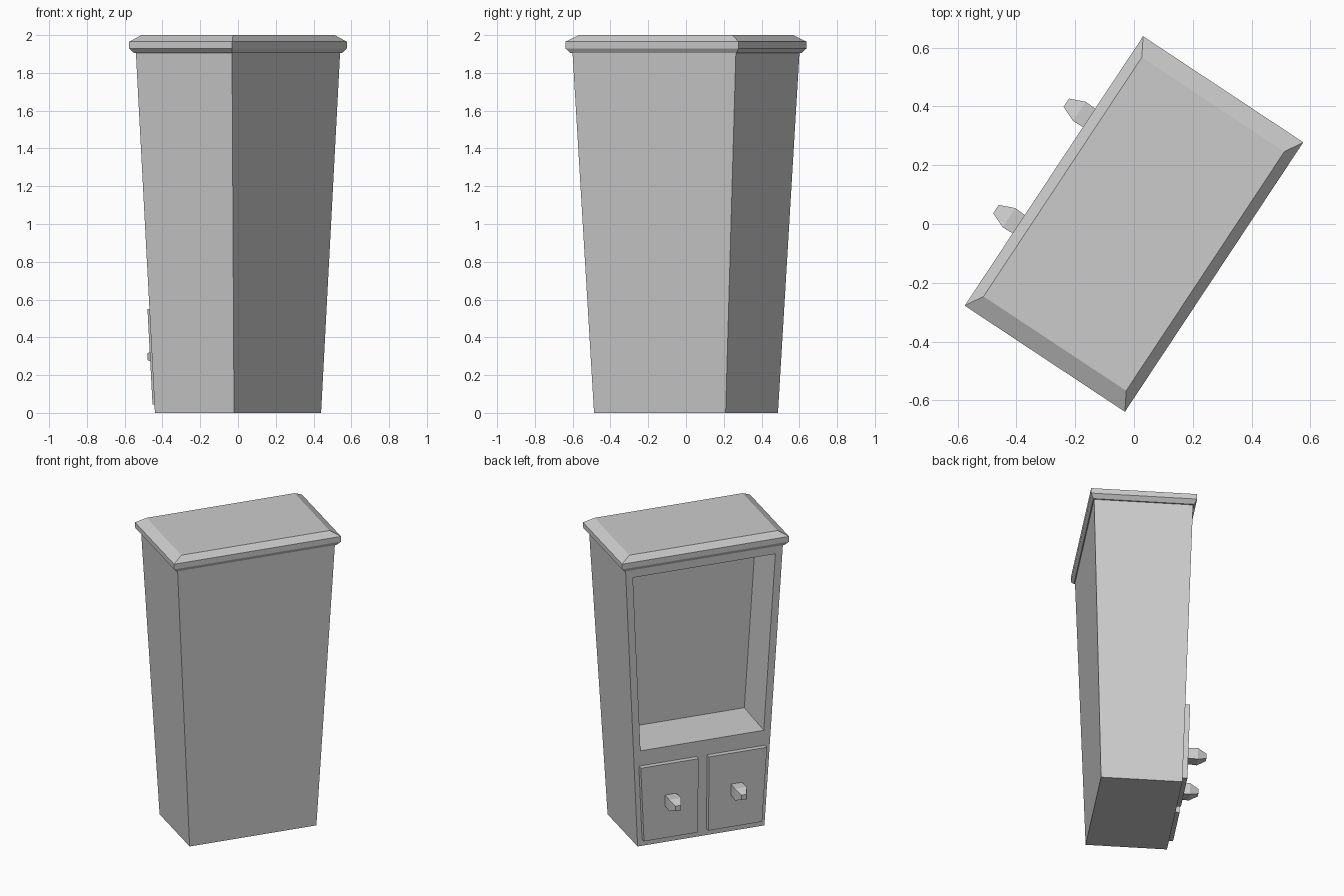
import bpy, bmesh, math
from mathutils import Vector, Matrix

if "Cube" in bpy.data.objects:
    bpy.data.objects.remove(bpy.data.objects["Cube"])

# Local frame: x along the width, +y is the side with the drawers; turned at the end
TURN = Matrix.Rotation(math.radians(56.5), 4, 'Z')


def body_half(z):
    """Half width of the tapered body at height z."""
    return 0.4177 + 0.0528 * z


def front_y(z):
    """Sloping front plane of the body."""
    return 0.251 + 0.0284 * z


def rect(a, b, z):
    """Horizontal rectangle ring."""
    return [(-a, -b, z), (a, -b, z), (a, b, z), (-a, b, z)]


def loft(rings):
    """Closed solid through a series of four-sided rings."""
    bm = bmesh.new()
    loops = [[bm.verts.new(p) for p in r] for r in rings]
    bm.faces.new(loops[0][::-1])
    bm.faces.new(loops[-1])
    for lo, hi in zip(loops, loops[1:]):
        for i in range(4):
            j = (i + 1) % 4
            bm.faces.new((lo[i], lo[j], hi[j], hi[i]))
    bmesh.ops.recalc_face_normals(bm, faces=bm.faces[:])
    return bm


def finish(name, bm):
    bm.transform(TURN)
    bmesh.ops.recalc_face_normals(bm, faces=bm.faces[:])
    mesh = bpy.data.meshes.new(name)
    bm.to_mesh(mesh)
    bm.free()
    obj = bpy.data.objects.new(name, mesh)
    bpy.context.collection.objects.link(obj)
    return obj


# Tapered body with an open compartment sunk into the front
body = loft([rect(body_half(0), front_y(0), 0),
             rect(body_half(1.91), front_y(1.91), 1.91)])
front = max(body.faces, key=lambda f: f.normal.y)
bmesh.ops.inset_individual(body, faces=[front], thickness=0.04)
for v in front.verts:
    z = 1.85 if v.co.z > 1 else 0.653
    x = math.copysign(body_half(z) - 0.046, v.co.x)
    v.co = (x, front_y(z), z)
recess = bmesh.ops.extrude_discrete_faces(body, faces=[front])['faces'][0]
bmesh.ops.translate(body, verts=recess.verts[:], vec=Vector((0, -0.325, 0.012)))
finish("body", body)

# Chamfered lid
finish("lid", loft([rect(0.527, 0.311, 1.905), rect(0.55, 0.327, 1.93),
                    rect(0.55, 0.327, 1.965), rect(0.488, 0.291, 2.0)]))

# Drawer fronts following the taper, each with a stubby pointed knob
for side, label in ((1, "left"), (-1, "right")):
    def panel(offset):
        return [(side * x, front_y(z) + offset, z) for x, z in (
            (0.035, 0.045), (body_half(0.045) - 0.031, 0.045),
            (body_half(0.55) - 0.031, 0.55), (0.035, 0.55))]
    finish(label + "_drawer", loft([panel(-0.01), panel(0.033)]))

    def knob_ring(h, y, z):
        return [(side * 0.217 + sx * h, y, z + sz * h)
                for sx, sz in ((-1, -1), (1, -1), (1, 1), (-1, 1))]
    finish(label + "_knob", loft([knob_ring(0.036, 0.28, 0.302),
                                  knob_ring(0.039, 0.367, 0.300),
                                  knob_ring(0.017, 0.42, 0.298)]))
